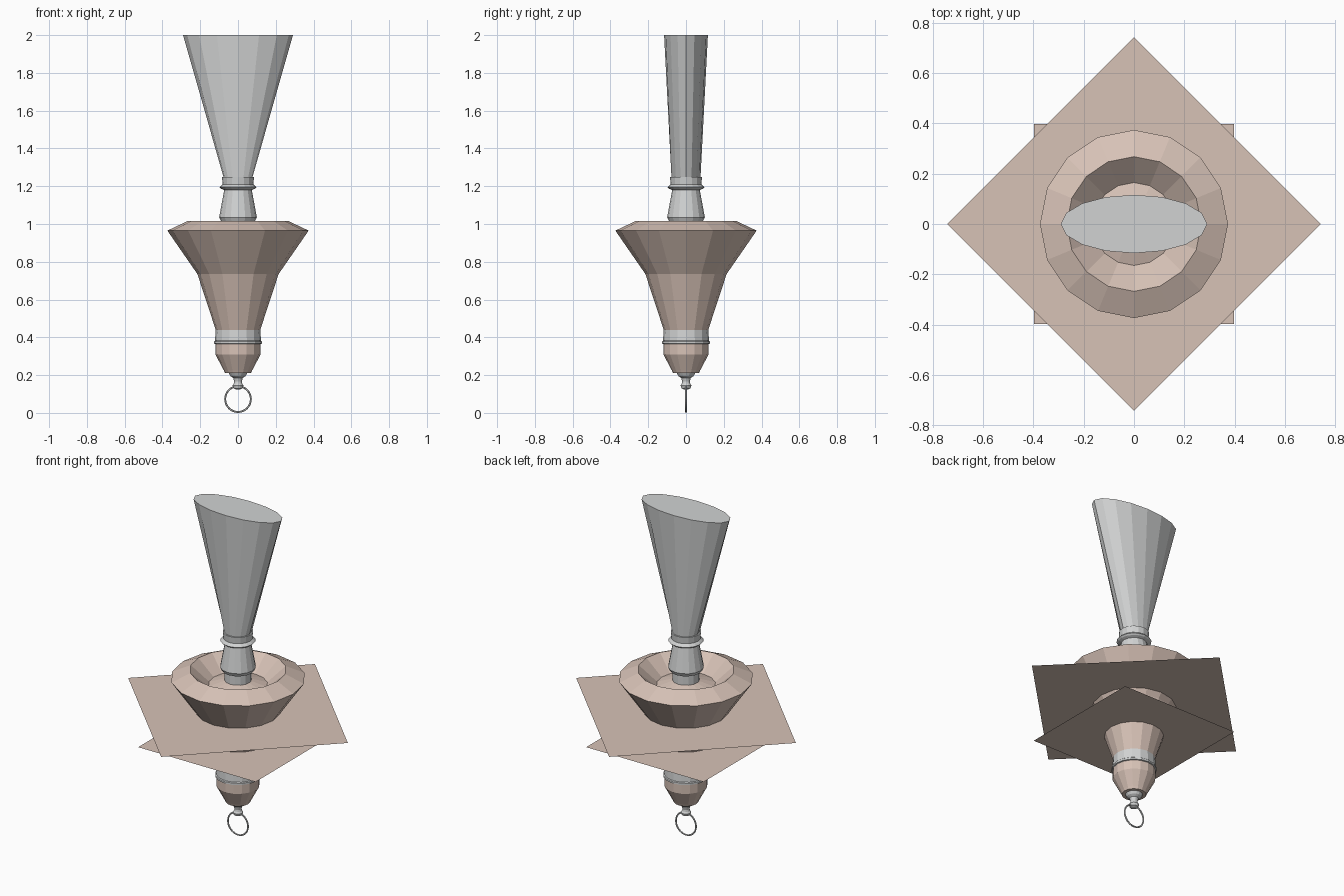
import bpy, bmesh
from math import cos, sin, pi

cube = bpy.data.objects.get("Cube")
if cube:
    bpy.data.objects.remove(cube)


def material(name, rgb):
    mat = bpy.data.materials.new(name)
    mat.use_nodes = True
    mat.diffuse_color = (*rgb, 1)
    mat.node_tree.nodes["Principled BSDF"].inputs["Base Color"].default_value = (*rgb, 1)
    return mat


clay = material("pale clay", (0.68, 0.54, 0.47))
grey = material("light grey", (0.64, 0.65, 0.65))
SIDES = 16


def add(name, bm, mat):
    mesh = bpy.data.meshes.new(name)
    bm.to_mesh(mesh)
    bm.free()
    mesh.materials.append(mat)
    obj = bpy.data.objects.new(name, mesh)
    bpy.context.collection.objects.link(obj)
    return obj


def turned(name, profile, mat):
    """Closed turned part; profile rows are (z, x radius[, y radius])."""
    bm = bmesh.new()
    rings = []
    for z, rx, *ry in profile:
        r2 = ry[0] if ry else rx
        angles = [2 * pi * i / SIDES for i in range(SIDES)]
        rings.append([bm.verts.new((rx * cos(a), r2 * sin(a), z)) for a in angles])
    for low, high in zip(rings, rings[1:]):
        for i in range(SIDES):
            j = (i + 1) % SIDES
            bm.faces.new((low[i], low[j], high[j], high[i]))
    bm.faces.new(rings[0][::-1])
    bm.faces.new(rings[-1])
    bmesh.ops.recalc_face_normals(bm, faces=bm.faces)
    return add(name, bm, mat)


def sheet(name, corners, z):
    """Single flat square facing up."""
    bm = bmesh.new()
    bm.faces.new([bm.verts.new((x, y, z)) for x, y in corners])
    add(name, bm, clay)


# Flared bowl with a dished top
turned("bowl", [(0.44, 0.118), (0.735, 0.215), (0.965, 0.374), (1.015, 0.268),
                (0.925, 0.165), (0.955, 0.07)], clay)

# Grey band with a raised lower lip
turned("band", [(0.365, 0.12), (0.367, 0.127), (0.378, 0.127), (0.382, 0.122),
                (0.44, 0.118)], grey)

# Tapered lower cup
turned("lower_cup", [(0.21, 0.068), (0.225, 0.075), (0.31, 0.12), (0.365, 0.12)], clay)

# Finial holding the ring
turned("finial", [(0.125, 0.012), (0.13, 0.024), (0.145, 0.029), (0.155, 0.022),
                  (0.165, 0.02), (0.185, 0.025), (0.195, 0.04), (0.212, 0.05)], grey)

# Hanging ring
bpy.ops.mesh.primitive_torus_add(major_segments=32, minor_segments=6,
                                 major_radius=0.068, minor_radius=0.005,
                                 location=(0, 0, 0.073), rotation=(pi / 2, 0, 0))
ring = bpy.context.object
ring.name = "hanging_ring"
ring.data.materials.append(grey)

# Stem with collar
turned("stem", [(0.94, 0.075), (1.01, 0.075), (1.015, 0.09), (1.035, 0.1),
                (1.18, 0.073), (1.187, 0.09), (1.195, 0.098), (1.203, 0.09),
                (1.21, 0.081), (1.25, 0.085)], grey)

# Flattened trumpet on top
turned("flared_top", [(1.25, 0.077, 0.077), (2.0, 0.291, 0.116)], grey)

# Two flat sheets, one turned by an eighth
d, s = 0.743, 0.397
sheet("upper_sheet", [(d, 0), (0, d), (-d, 0), (0, -d)], 0.765)
sheet("lower_sheet", [(s, -s), (s, s), (-s, s), (-s, -s)], 0.586)
